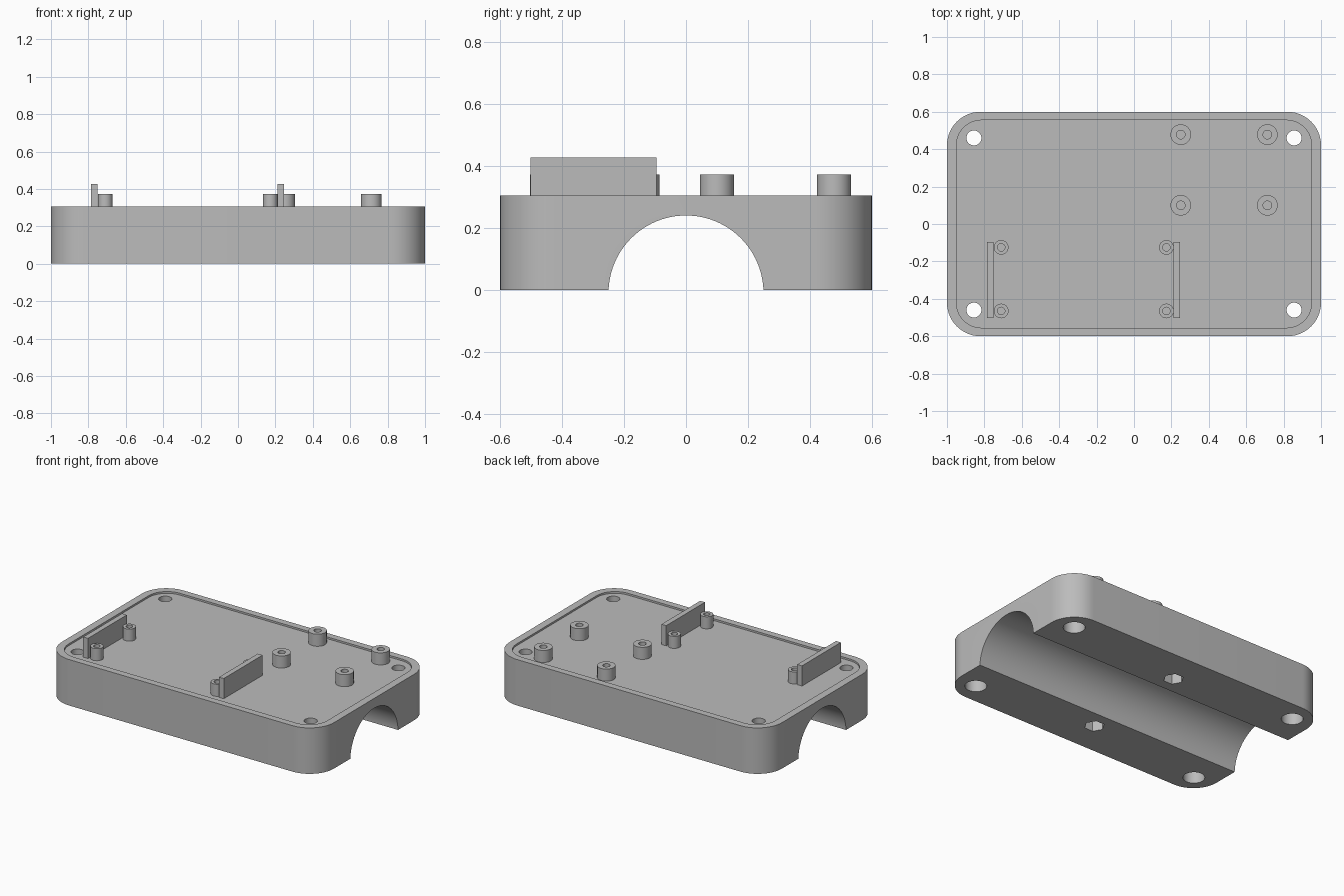
import bpy, bmesh, math
from mathutils import Matrix

cube = bpy.data.objects.get("Cube")
if cube:
    bpy.data.objects.remove(cube, do_unlink=True)

grey = bpy.data.materials.new("grey plastic")
grey.use_nodes = True
grey.diffuse_color = (0.5, 0.5, 0.5, 1)
grey.node_tree.nodes["Principled BSDF"].inputs["Base Color"].default_value = (0.5, 0.5, 0.5, 1)

RIM, FLOOR, POST_TOP, PLATE_TOP = 0.305, 0.293, 0.373, 0.427


def circle(r, n=48, cx=0, cy=0, turn=0):
    return [(cx + r * math.cos(turn + math.tau * i / n),
             cy + r * math.sin(turn + math.tau * i / n)) for i in range(n)]


def rounded_rect(hx, hy, r, steps=14):
    pts = []
    for q, (sx, sy) in enumerate([(1, 1), (-1, 1), (-1, -1), (1, -1)]):
        for i in range(steps + 1):
            a = math.pi / 2 * (q + i / steps)
            pts.append((sx * (hx - r) + r * math.cos(a), sy * (hy - r) + r * math.sin(a)))
    return pts


def prism(name, outline, z0, z1, matrix=None):
    """Extrude a closed outline from z0 to z1."""
    bm = bmesh.new()
    face = bm.faces.new([bm.verts.new((x, y, z0)) for x, y in outline])
    top = bmesh.ops.extrude_face_region(bm, geom=[face])["geom"]
    bmesh.ops.translate(bm, vec=(0, 0, z1 - z0),
                        verts=[v for v in top if isinstance(v, bmesh.types.BMVert)])
    bmesh.ops.recalc_face_normals(bm, faces=bm.faces)
    if matrix:
        bm.transform(matrix)
    mesh = bpy.data.meshes.new(name)
    bm.to_mesh(mesh)
    bm.free()
    mesh.materials.append(grey)
    obj = bpy.data.objects.new(name, mesh)
    bpy.context.collection.objects.link(obj)
    return obj


def activate(obj):
    bpy.ops.object.select_all(action="DESELECT")
    obj.select_set(True)
    bpy.context.view_layer.objects.active = obj


def cut(obj, cutter):
    activate(obj)
    mod = obj.modifiers.new("cut", "BOOLEAN")
    mod.operation, mod.solver, mod.object = "DIFFERENCE", "EXACT", cutter
    bpy.ops.object.modifier_apply(modifier=mod.name)
    bpy.data.objects.remove(cutter, do_unlink=True)


def smooth(obj):
    activate(obj)
    bpy.ops.object.shade_smooth_by_angle(angle=math.radians(30))


# Rounded body with a shallow recessed deck and a lengthwise arch channel
body = prism("body", rounded_rect(1, 0.6, 0.18), 0, RIM)
cut(body, prism("deck_cutter", rounded_rect(0.95, 0.555, 0.135), FLOOR, 0.5))
cut(body, prism("arch_cutter", circle(0.25, 96), -1.2, 1.2,
                Matrix.Translation((0, 0, -0.01)) @ Matrix.Rotation(math.pi / 2, 4, "Y")))

# Corner screw holes, counterbored from below
for x in (-0.856, 0.856):
    for y in (-0.46, 0.46):
        cut(body, prism("screw_cutter", circle(0.04, 32, x, y), -0.1, 0.5))
        cut(body, prism("bore_cutter", circle(0.066, 40, x, y), -0.1, 0.2))

# Hexagonal nut pockets underneath
for y in (-0.37, 0.37):
    cut(body, prism("nut_cutter", circle(0.062, 6, 0, y), -0.1, 0.12))
smooth(body)


# Hollow mounting posts
def post(name, x, y, r, bore):
    obj = prism(name, circle(r, 40, x, y), FLOOR - 0.01, POST_TOP)
    cut(obj, prism("pilot_cutter", circle(bore, 24, x, y), FLOOR, 0.6))
    smooth(obj)


for x in (0.25, 0.713):
    for y in (0.10, 0.478):
        post("large_post", x, y, 0.055, 0.023)
for x in (-0.71, 0.173):
    for y in (-0.465, -0.125):
        post("small_post", x, y, 0.039, 0.02)

# Upright retaining plates
for name, x0 in (("right_plate", -0.785), ("left_plate", 0.212)):
    x1 = x0 + 0.035
    prism(name, [(x0, -0.502), (x1, -0.502), (x1, -0.095), (x0, -0.095)],
          FLOOR - 0.01, PLATE_TOP)
